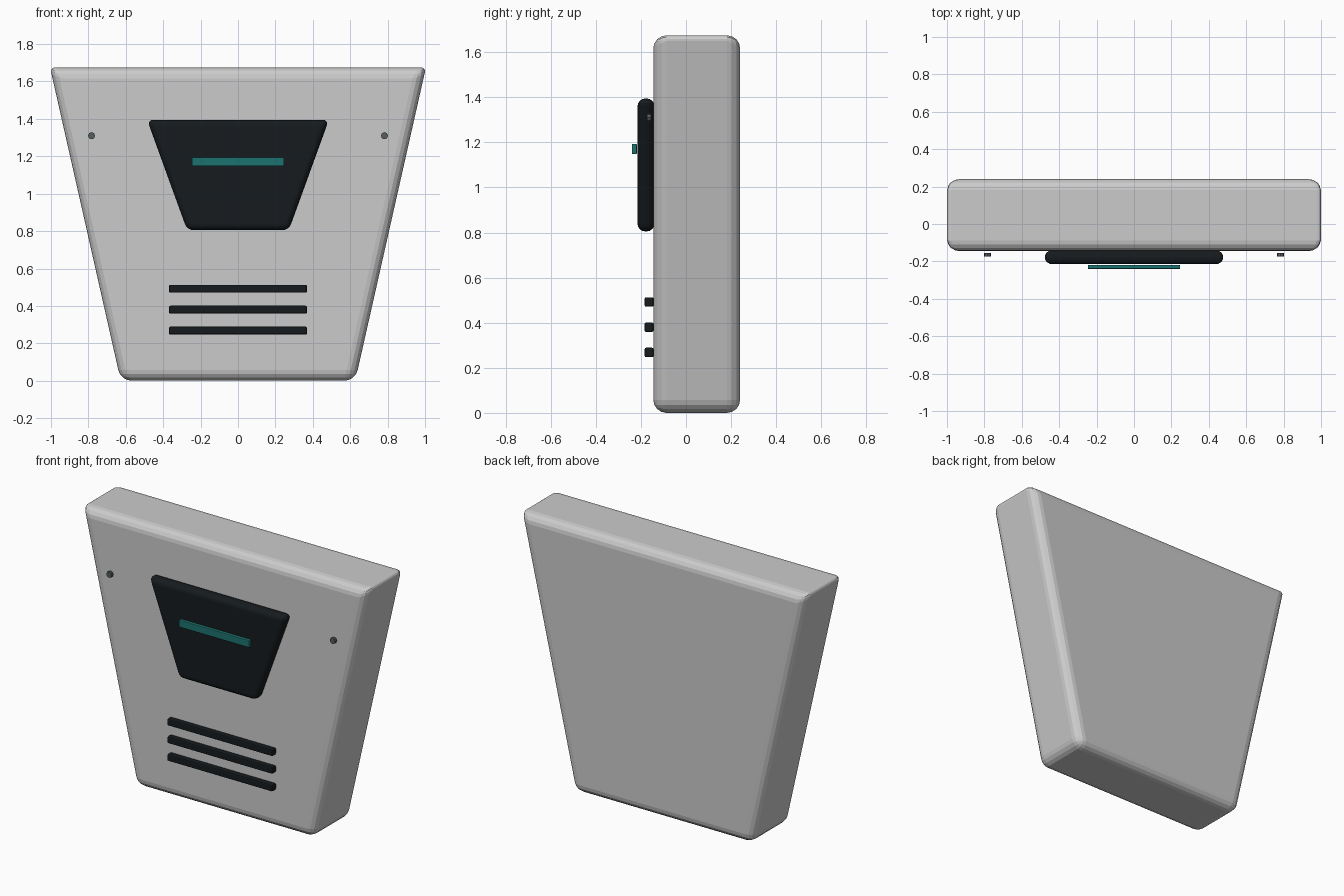
import bpy, bmesh, math
from mathutils import Matrix

if "Cube" in bpy.data.objects:
    bpy.data.objects.remove(bpy.data.objects["Cube"])


def material(name, rgb):
    m = bpy.data.materials.new(name)
    m.diffuse_color = (*rgb, 1)
    m.use_nodes = True
    m.node_tree.nodes["Principled BSDF"].inputs["Base Color"].default_value = m.diffuse_color
    return m


BLACK = material("black", (0.008, 0.011, 0.013))
TEAL = material("teal", (0.012, 0.17, 0.16))
STEEL = material("dark_steel", (0.09, 0.11, 0.12))


def finish(name, bm, mat=None, bevel=0, segments=3, acute_weight=1.0):
    """Make the object; edges along y at the wide top get a tighter bevel."""
    bmesh.ops.recalc_face_normals(bm, faces=bm.faces)
    layer = bm.edges.layers.float.new("bevel_weight_edge")
    top = max(v.co.z for v in bm.verts)
    for e in bm.edges:
        a, b = (v.co for v in e.verts)
        is_corner = abs(a.y - b.y) > 1e-4 and min(a.z, b.z) > top - 1e-4
        e[layer] = acute_weight if is_corner else 1.0
    me = bpy.data.meshes.new(name)
    bm.to_mesh(me)
    bm.free()
    ob = bpy.data.objects.new(name, me)
    bpy.context.collection.objects.link(ob)
    if mat:
        me.materials.append(mat)
    if bevel:
        mod = ob.modifiers.new("rounding", 'BEVEL')
        mod.width = bevel
        mod.segments = segments
        mod.limit_method = 'WEIGHT'
    return ob


def slab(name, top_half, bottom_half, z0, z1, y0, y1, **kw):
    """Trapezoid profile in xz, extruded along y."""
    bm = bmesh.new()
    outline = [(-bottom_half, z0), (bottom_half, z0), (top_half, z1), (-top_half, z1)]
    face = bm.faces.new([bm.verts.new((x, y0, z)) for x, z in outline])
    ext = bmesh.ops.extrude_face_region(bm, geom=[face])
    for g in ext["geom"]:
        if isinstance(g, bmesh.types.BMVert):
            g.co.y = y1
    return finish(name, bm, **kw)


# tapered housing
slab("chest_housing", 1.005, 0.627, 0, 1.675, -0.145, 0.24,
     bevel=0.058, segments=4, acute_weight=0.45)

# raised dark panel with light strip
slab("front_panel", 0.486, 0.272, 0.805, 1.395, -0.215, -0.14,
     mat=BLACK, bevel=0.034, segments=4)
slab("light_strip", 0.247, 0.247, 1.148, 1.194, -0.24, -0.218,
     mat=TEAL, bevel=0.004, segments=2)

# vent bars
for i, z in enumerate((0.268, 0.38, 0.492)):
    slab(f"vent_bar_{i + 1}", 0.369, 0.369, z - 0.021, z + 0.021, -0.184, -0.144,
         mat=BLACK, bevel=0.007, segments=2)

# small fasteners on both sides
for side, sx in (("left", -1), ("right", 1)):
    bm = bmesh.new()
    place = Matrix.Translation((sx * 0.783, -0.164, 1.31)) @ Matrix.Rotation(math.pi / 2, 4, 'X')
    bmesh.ops.create_cone(bm, cap_ends=True, segments=8, radius1=0.019,
                          radius2=0.019, depth=0.018, matrix=place)
    finish(f"fastener_{side}", bm, mat=STEEL)
